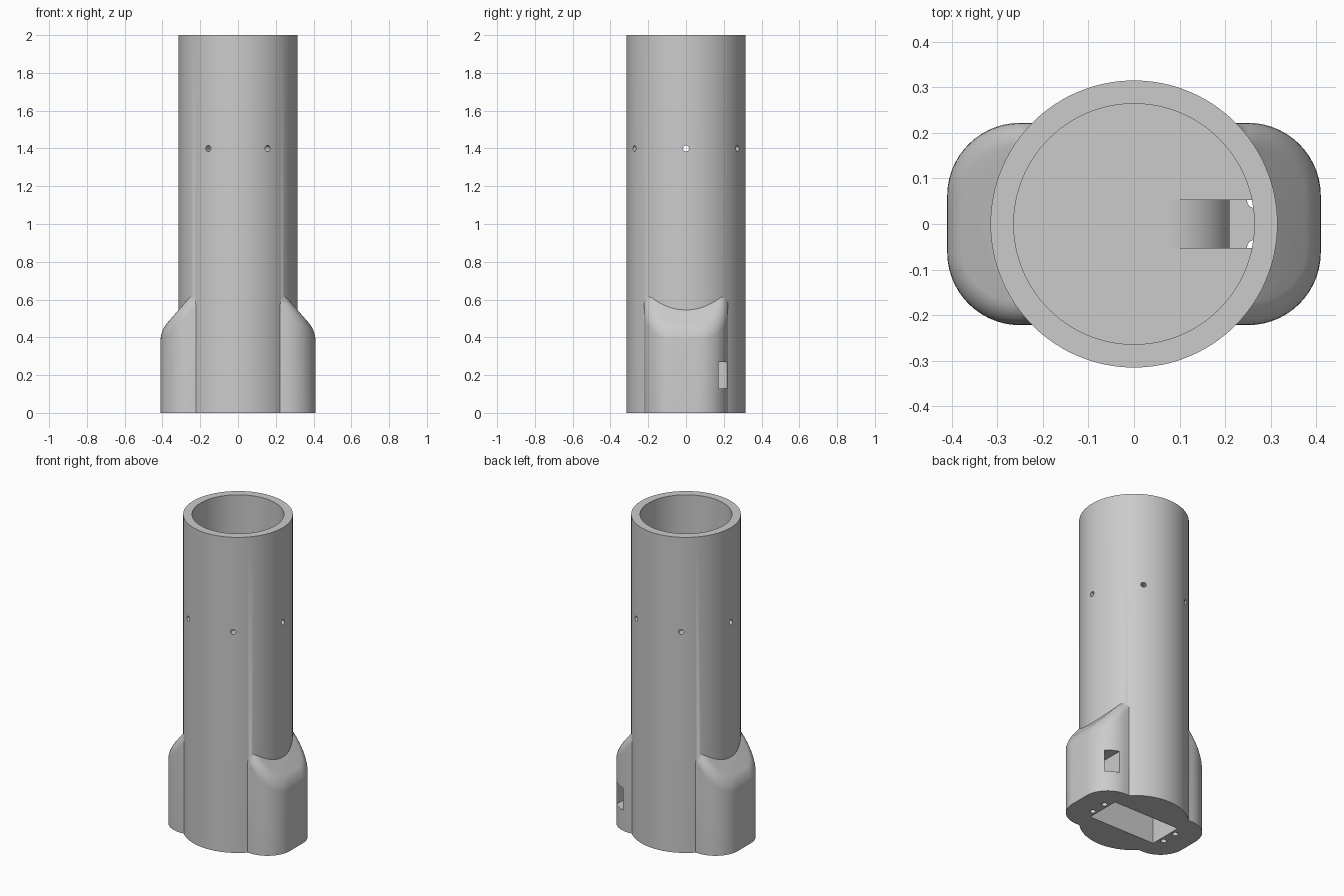
import bpy, bmesh, math
from mathutils import Matrix

if "Cube" in bpy.data.objects:
    bpy.data.objects.remove(bpy.data.objects["Cube"])


def make(name, bm):
    bmesh.ops.recalc_face_normals(bm, faces=bm.faces)
    me = bpy.data.meshes.new(name)
    bm.to_mesh(me)
    bm.free()
    ob = bpy.data.objects.new(name, me)
    bpy.context.collection.objects.link(ob)
    return ob


def cylinder(name, r, length, matrix, segs=32):
    bm = bmesh.new()
    bmesh.ops.create_cone(bm, cap_ends=True, segments=segs, radius1=r, radius2=r,
                          depth=length, matrix=matrix)
    return make(name, bm)


def box(name, lo, hi):
    bm = bmesh.new()
    mid = [(a + b) / 2 for a, b in zip(lo, hi)]
    size = [b - a for a, b in zip(lo, hi)]
    bmesh.ops.create_cube(bm, size=1, matrix=Matrix.Translation(mid) @ Matrix.Diagonal((*size, 1)))
    return make(name, bm)


def prism(low, high):
    """Solid between two matching point loops."""
    bm = bmesh.new()
    a = [bm.verts.new(p) for p in low]
    b = [bm.verts.new(p) for p in high]
    bm.faces.new(a)
    top = bm.faces.new(b)
    n = len(a)
    for i in range(n):
        j = (i + 1) % n
        bm.faces.new((a[i], a[j], b[j], b[i]))
    bmesh.ops.recalc_face_normals(bm, faces=bm.faces)
    return bm, top


def lobe(side):
    """Rounded side pod with a sloping, softened top."""
    xm, ym, r, n, x0 = 0.41, 0.222, 0.16, 14, 0.1
    pts = [(x0, -ym)]
    for cy, start in ((-(ym - r), -90), (ym - r, 0)):
        for i in range(n + 1):
            t = math.radians(start + 90 * i / n)
            pts.append((xm - r + r * math.cos(t), cy + r * math.sin(t)))
    pts.append((x0, ym))
    low = [(side * x, y, 0) for x, y in pts]
    high = [(side * x, y, 0.545 + 1.15 * (0.315 - x)) for x, y in pts]
    bm, top = prism(low, high)
    edges = [e for e in top.edges if any(abs(v.co.x) > x0 + 0.01 for v in e.verts)]
    bmesh.ops.bevel(bm, geom=edges, offset=0.05, offset_type='OFFSET', segments=6,
                    profile=0.5, affect='EDGES', clamp_overlap=True)
    return make("side_pod", bm)


body = cylinder("launch_tube", 0.315, 2, Matrix.Translation((0, 0, 1)), 128)
steps = [(lobe(1), 'UNION'), (lobe(-1), 'UNION')]
floor = 0.4

# main bore, open at the top
steps.append((cylinder("bore", 0.264, 2, Matrix.Translation((0, 0, floor + 1)), 128), 'DIFFERENCE'))

# curved cable slot in the bore floor
path = [(0.07, floor + 0.01)]
for i in range(13):
    t = math.radians(75 * i / 12)
    path.append((0.07 + 0.145 * math.sin(t), floor - 0.145 * (1 - math.cos(t))))
path += [(0.21, 0.23), (0.30, 0.23), (0.30, 0.30), (0.262, floor + 0.01)]
bm, _ = prism([(x, -0.053, z) for x, z in path], [(x, 0.053, z) for x, z in path])
steps.append((make("cable_slot", bm), 'DIFFERENCE'))

# window in the right pod, rectangular pocket in the base
steps.append((box("window", (0.29, 0, 0.13), (0.366, 0.3, 0.27)), 'DIFFERENCE'))
steps.append((box("pocket", (-0.235, -0.11, -0.1), (0.235, 0.11, 0.17)), 'DIFFERENCE'))

# screw holes in the base
for x in (-0.265, 0.265):
    for y in (-0.052, 0.052):
        steps.append((cylinder("screw_hole", 0.017, 0.5, Matrix.Translation((x, y, 0)), 24), 'DIFFERENCE'))

# six radial pin holes
for a in (0, 60, 120):
    m = (Matrix.Translation((0, 0, 1.4)) @ Matrix.Rotation(math.radians(a), 4, 'Z')
         @ Matrix.Rotation(math.pi / 2, 4, 'Y'))
    steps.append((cylinder("pin_hole", 0.016, 1, m, 24), 'DIFFERENCE'))

for ob, op in steps:
    mod = body.modifiers.new(ob.name, 'BOOLEAN')
    mod.operation, mod.solver, mod.object = op, 'EXACT', ob

# bake the booleans, then drop the helpers
bpy.context.view_layer.update()
baked = bpy.data.meshes.new_from_object(body.evaluated_get(bpy.context.evaluated_depsgraph_get()))
body.modifiers.clear()
body.data = baked
for ob, _ in steps:
    bpy.data.objects.remove(ob)

grey = bpy.data.materials.new("light_grey")
grey.diffuse_color = (0.6, 0.6, 0.6, 1)
grey.use_nodes = True
grey.node_tree.nodes["Principled BSDF"].inputs["Base Color"].default_value = grey.diffuse_color
body.data.materials.clear()
body.data.materials.append(grey)

bpy.context.view_layer.objects.active = body
body.select_set(True)
bpy.ops.object.shade_smooth_by_angle(angle=math.radians(30))
